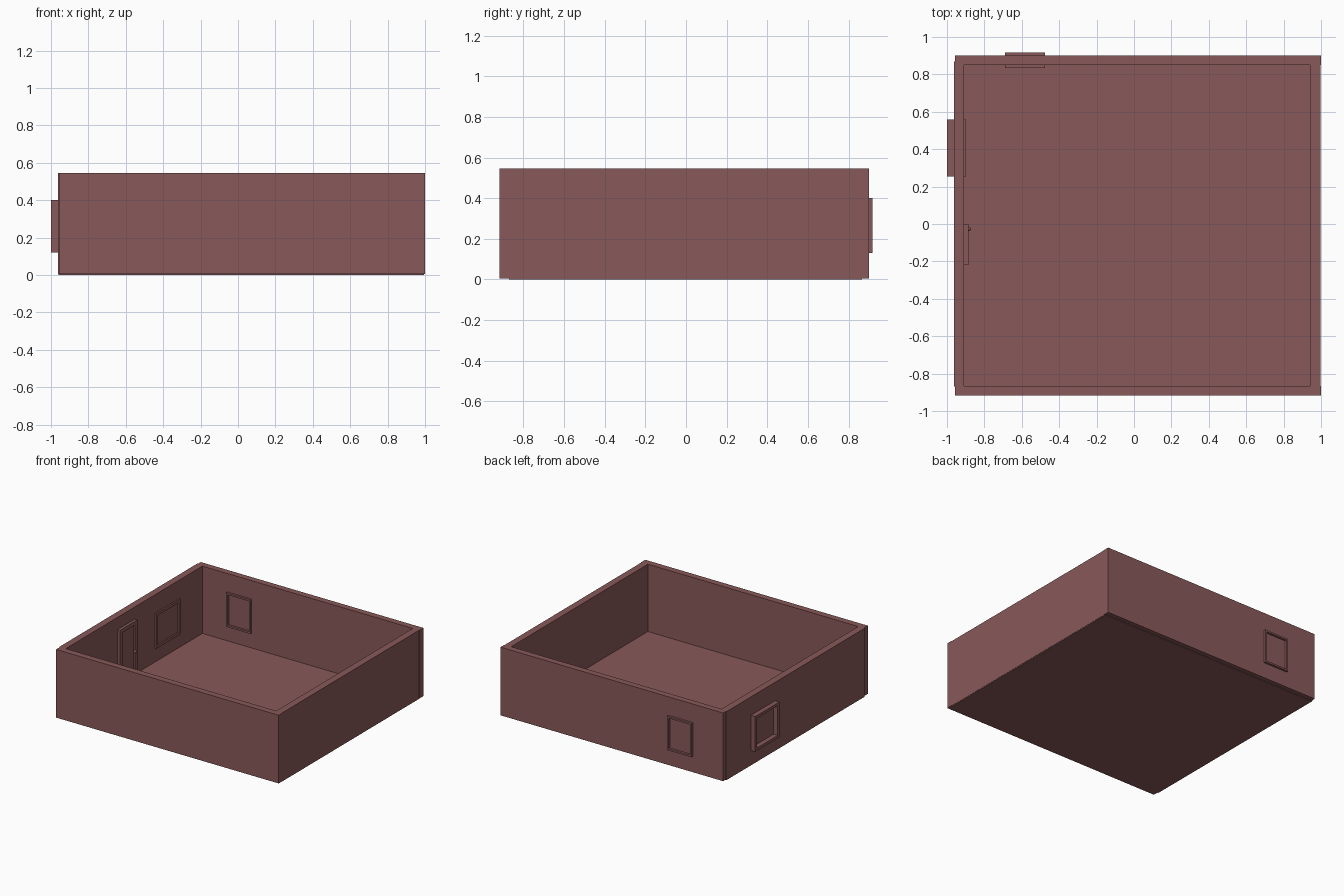
import bpy, bmesh, math

if "Cube" in bpy.data.objects:
    bpy.data.objects.remove(bpy.data.objects["Cube"])

mat = bpy.data.materials.new("dusty_red")
mat.diffuse_color = (0.25, 0.10, 0.10, 1)
mat.use_nodes = True
mat.node_tree.nodes["Principled BSDF"].inputs["Base Color"].default_value = mat.diffuse_color


def finish(name, bm):
    bmesh.ops.recalc_face_normals(bm, faces=bm.faces)
    me = bpy.data.meshes.new(name)
    bm.to_mesh(me)
    bm.free()
    me.materials.append(mat)
    ob = bpy.data.objects.new(name, me)
    bpy.context.collection.objects.link(ob)
    return ob


def add_box(bm, x, y, z):
    # x, y, z are (min, max) pairs
    vs = bmesh.ops.create_cube(bm, size=1)["verts"]
    for v in vs:
        for i, (a, b) in enumerate((x, y, z)):
            v.co[i] = (a + b) / 2 + v.co[i] * (b - a)


def box(name, x, y, z):
    bm = bmesh.new()
    add_box(bm, x, y, z)
    return finish(name, bm)


def frame(name, depth, side, z, bar, axis):
    # Rectangular ring; axis is the direction its depth runs along
    (s0, s1), (z0, z1) = side, z
    outer = [(s0, z0), (s1, z0), (s1, z1), (s0, z1)]
    inner = [(s0 + bar, z0 + bar), (s1 - bar, z0 + bar),
             (s1 - bar, z1 - bar), (s0 + bar, z1 - bar)]
    bm = bmesh.new()

    def loop(pts, d):
        return [bm.verts.new((d, s, h) if axis == "x" else (s, d, h)) for s, h in pts]

    rings = [loop(outer, depth[0]), loop(outer, depth[1]),
             loop(inner, depth[1]), loop(inner, depth[0])]
    for a, b in zip(rings, rings[1:] + rings[:1]):
        for i in range(4):
            j = (i + 1) % 4
            bm.faces.new((a[i], a[j], b[j], b[i]))
    return finish(name, bm)


# Floor and four walls
box("floor", (-0.96, 0.995), (-0.87, 0.865), (0, 0.012))
WALL_Z = (0.005, 0.547)
box("front_wall", (-0.957, 1.0), (-0.917, -0.866), WALL_Z)
box("back_wall", (-0.957, 1.0), (0.85, 0.90), WALL_Z)
box("left_wall", (-0.963, -0.908), (-0.868, 0.87), WALL_Z)
box("right_wall", (0.942, 0.997), (-0.868, 0.852), WALL_Z)

# Window frames reaching through the walls
frame("left_window_frame", (-1.0, -0.897), (0.255, 0.56), (0.12, 0.40), 0.022, "x")
frame("back_window_frame", (0.834, 0.917), (-0.69, -0.475), (0.13, 0.40), 0.014, "y")

# Door with raised surround, recessed panel and knob
frame("door_surround", (-0.915, -0.885), (-0.218, 0.0), (0.01, 0.45), 0.03, "x")
box("door_panel", (-0.915, -0.897), (-0.19, -0.028), (0.012, 0.422))
bm = bmesh.new()
bmesh.ops.create_uvsphere(bm, u_segments=12, v_segments=8, radius=0.011)
for v in bm.verts:
    v.co.x = v.co.x * 0.8 - 0.881
    v.co.y -= 0.026
    v.co.z += 0.21
for f in bm.faces:
    f.smooth = True
finish("door_knob", bm)
